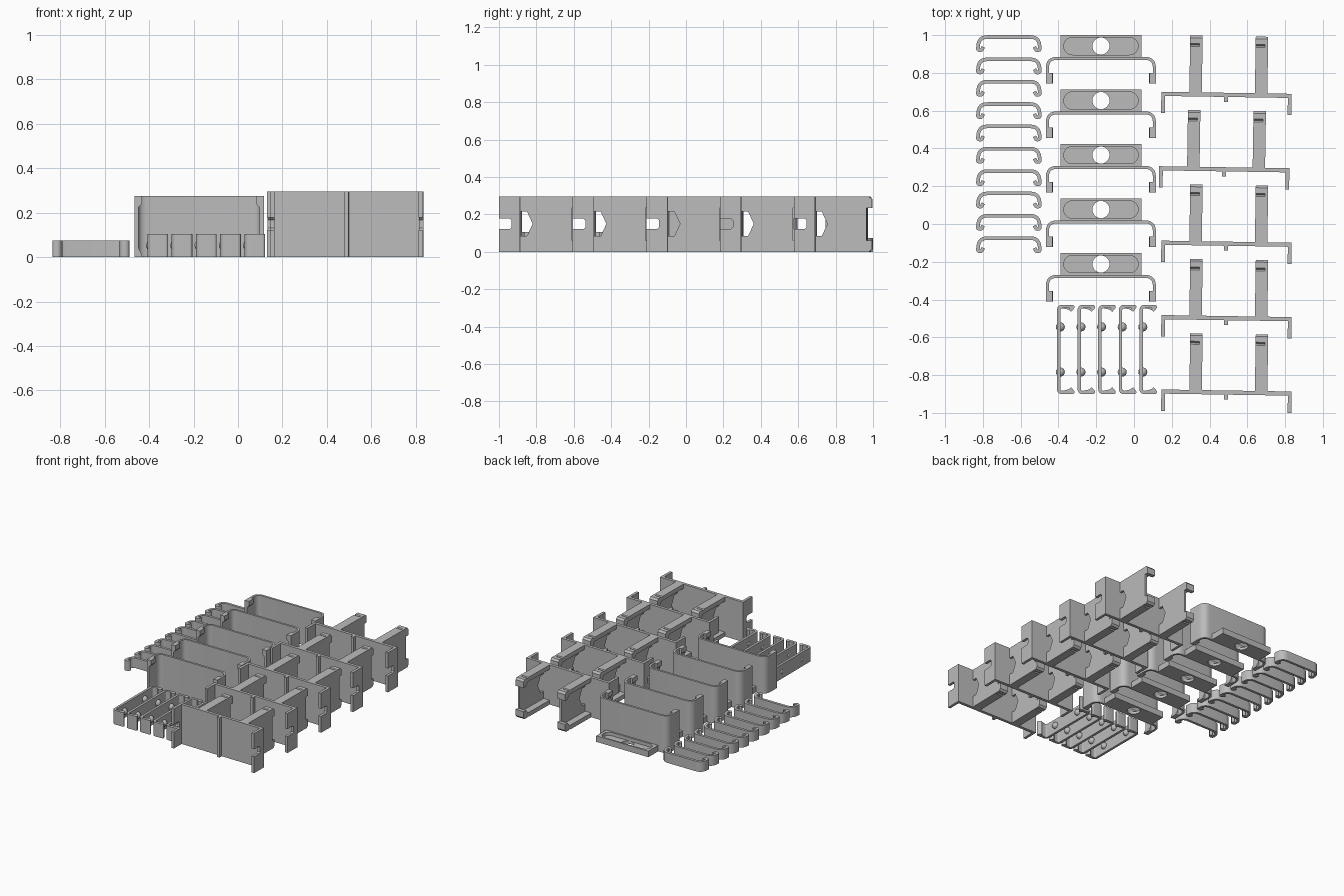
import bpy, bmesh, math
from mathutils import Vector

if "Cube" in bpy.data.objects:
    bpy.data.objects.remove(bpy.data.objects["Cube"])

grey = bpy.data.materials.new("plain grey")
grey.diffuse_color = (0.5, 0.5, 0.5, 1)
grey.use_nodes = True
grey.node_tree.nodes["Principled BSDF"].inputs["Base Color"].default_value = grey.diffuse_color


def prism(bm, pts, lo, hi, axis="z"):
    """Extrude a closed 2D outline: along z from (x, y), x from (y, z), y from (x, z)."""
    def at(p, t):
        return {"z": (p[0], p[1], t), "x": (t, p[0], p[1]), "y": (p[0], t, p[1])}[axis]
    a = [bm.verts.new(at(p, lo)) for p in pts]
    b = [bm.verts.new(at(p, hi)) for p in pts]
    faces = [bm.faces.new(a), bm.faces.new(b[::-1])]
    for i in range(len(pts)):
        j = (i + 1) % len(pts)
        faces.append(bm.faces.new((a[i], b[i], b[j], a[j])))
    bmesh.ops.recalc_face_normals(bm, faces=faces)


def rect(x0, y0, x1, y1):
    return [(x0, y0), (x1, y0), (x1, y1), (x0, y1)]


def rounded(path, radii, n=6):
    """Round the inner corners of an open path."""
    out = [Vector(path[0])]
    for i in range(1, len(path) - 1):
        p, r = Vector(path[i]), radii[i - 1]
        a = p + (Vector(path[i - 1]) - p).normalized() * r
        b = p + (Vector(path[i + 1]) - p).normalized() * r
        for k in range(n + 1):
            t = k / n
            out.append(a * (1 - t) ** 2 + p * 2 * t * (1 - t) + b * t * t)
    return out + [Vector(path[-1])]


def ribbon(bm, path, thick, lo, hi):
    """Upright strip of even thickness along a path."""
    left, right = [], []
    for i, p in enumerate(path):
        d1 = (p - path[i - 1]).normalized() if i else (path[1] - p).normalized()
        d2 = (path[i + 1] - p).normalized() if i < len(path) - 1 else d1
        n1, n2 = Vector((-d1.y, d1.x)), Vector((-d2.y, d2.x))
        m = (n1 + n2).normalized()
        m *= thick / 2 / max(0.5, m.dot(n1))
        left.append(p + m)
        right.append(p - m)
    prism(bm, left + right[::-1], lo, hi)


def make(name, bm):
    me = bpy.data.meshes.new(name)
    bm.to_mesh(me)
    bm.free()
    me.materials.append(grey)
    ob = bpy.data.objects.new(name, me)
    bpy.context.collection.objects.link(ob)
    return ob


def repeat(ob, places, turn=0):
    """Place the part and linked copies of it."""
    for i, (x, y) in enumerate(places):
        o = ob if i == 0 else ob.copy()
        if i:
            bpy.context.collection.objects.link(o)
        o.location = (x, y, 0)
        o.rotation_euler.z = turn


def stadium(half, r, n=12):
    pts = []
    for s in (0, 1):
        for k in range(n + 1):
            a = -math.pi / 2 + math.pi * (s + k / n)
            pts.append(((half if s == 0 else -half) + r * math.cos(a), r * math.sin(a)))
    return pts


def cut(ob, outline, lo, hi):
    bm = bmesh.new()
    prism(bm, outline, lo, hi)
    cutter = make("cutter", bm)
    cutter.hide_render = True
    mod = ob.modifiers.new("cut", "BOOLEAN")
    mod.operation, mod.object, mod.solver = "DIFFERENCE", cutter, "EXACT"
    bpy.context.view_layer.objects.active = ob
    bpy.ops.object.modifier_apply(modifier=mod.name)
    bpy.data.objects.remove(cutter)


# small hooked clips, left column
bm = bmesh.new()
half = [(0.037, -0.062), (0.027, -0.081), (0.008, -0.078), (0.014, -0.010)]
path = half + [(0.345 - x, y) for x, y in half[::-1]]
ribbon(bm, rounded(path, [0.008, 0.008, 0.045, 0.045, 0.008, 0.008]), 0.019, 0, 0.075)
repeat(make("small_clip", bm), [(-0.835, 1.0 - 0.1183 * i) for i in range(10)])

# wide U brackets with end lips
bracket_places = [(-0.175, 0.885 - 0.2885 * i) for i in range(5)]
bm = bmesh.new()
path = [(-0.283, -0.14), (-0.283, -0.008), (0.283, -0.008), (0.283, -0.14)]
ribbon(bm, rounded(path, [0.05, 0.05]), 0.016, 0, 0.275)
for s in (-1, 1):
    lip = [(0.29, 0), (0.255, 0), (0.258, 0.012), (0.272, 0.04),
           (0.272, 0.225), (0.257, 0.24), (0.257, 0.275), (0.29, 0.275)]
    prism(bm, [(s * x, z) for x, z in lip], -0.14, -0.085, "y")
repeat(make("wide_bracket", bm), bracket_places)

# mounting tabs with a slotted recess and a screw hole
bm = bmesh.new()
prism(bm, rect(-0.215, -0.062, 0.215, 0.058), 0, 0.045)
tab = make("mounting_tab", bm)
cut(tab, stadium(0.151, 0.046), 0.02, 0.1)
cut(tab, stadium(0, 0.0455), -0.1, 0.1)
repeat(tab, [(x, y + 0.057) for x, y in bracket_places])

# narrow C clips with two round bumps on the inner wall
bm = bmesh.new()
half = [(0.068, -0.032), (0.087, -0.010), (0.009, -0.010)]
path = half + [(x, -0.475 - y) for x, y in half[::-1]]
ribbon(bm, rounded(path, [0.008, 0.02, 0.02, 0.008]), 0.018, 0, 0.105)
for y in (-0.118, -0.357):
    ball = bmesh.ops.create_uvsphere(bm, u_segments=16, v_segments=10, radius=0.024)
    bmesh.ops.translate(bm, verts=ball["verts"], vec=(0.018, y, 0.0525))
repeat(make("narrow_clip", bm), [(-0.408 + 0.1092 * i, -0.427) for i in range(5)])

# tall frames: plate, stub, notched legs and two channel arms
H = 0.295
frame_places = [(0.145 - (0.012 if i == 1 else 0), 0.70 - 0.394 * i) for i in range(5)]
turn = math.radians(-0.9)
bm = bmesh.new()
prism(bm, rect(0, -0.022, 0.69, 0), 0, H)
prism(bm, rect(0.333, -0.048, 0.354, -0.02), 0, H)
leg = [(0, 0), (0, H), (-0.113, H), (-0.113, 0.178), (-0.055, 0.178), (-0.045, 0.168),
       (-0.045, 0.132), (-0.055, 0.122), (-0.113, 0.122), (-0.113, 0)]
for x in (0, 0.67):
    prism(bm, leg, x, x + 0.02, "x")
repeat(make("tall_frame", bm), frame_places, turn)

bm = bmesh.new()
web = [(-0.01, 0), (0.275, 0), (0.275, H), (-0.01, H), (-0.01, 0.215),
       (0.035, 0.215), (0.065, 0.15), (0.035, 0.085), (-0.01, 0.085)]
flange = [(-0.01, 0), (0.242, 0), (0.25, 0.01), (0.258, 0), (0.288, 0), (0.3, 0.014),
          (0.3, 0.06), (0.272, 0.06), (0.252, 0.032), (-0.01, 0.032)]
for x in (0.148, 0.495):
    prism(bm, web, x + 0.05, x + 0.066, "x")
    prism(bm, flange, x, x + 0.066, "x")
    prism(bm, [(y, H - z) for y, z in flange], x, x + 0.066, "x")
repeat(make("channel_arms", bm), frame_places, turn)

# smooth the rounded corners, keep the edges sharp
bpy.ops.object.select_all(action="DESELECT")
done = set()
for ob in bpy.context.scene.objects:
    if ob.data.name not in done:
        done.add(ob.data.name)
        ob.select_set(True)
        bpy.context.view_layer.objects.active = ob
bpy.ops.object.shade_smooth_by_angle(angle=math.radians(30))
